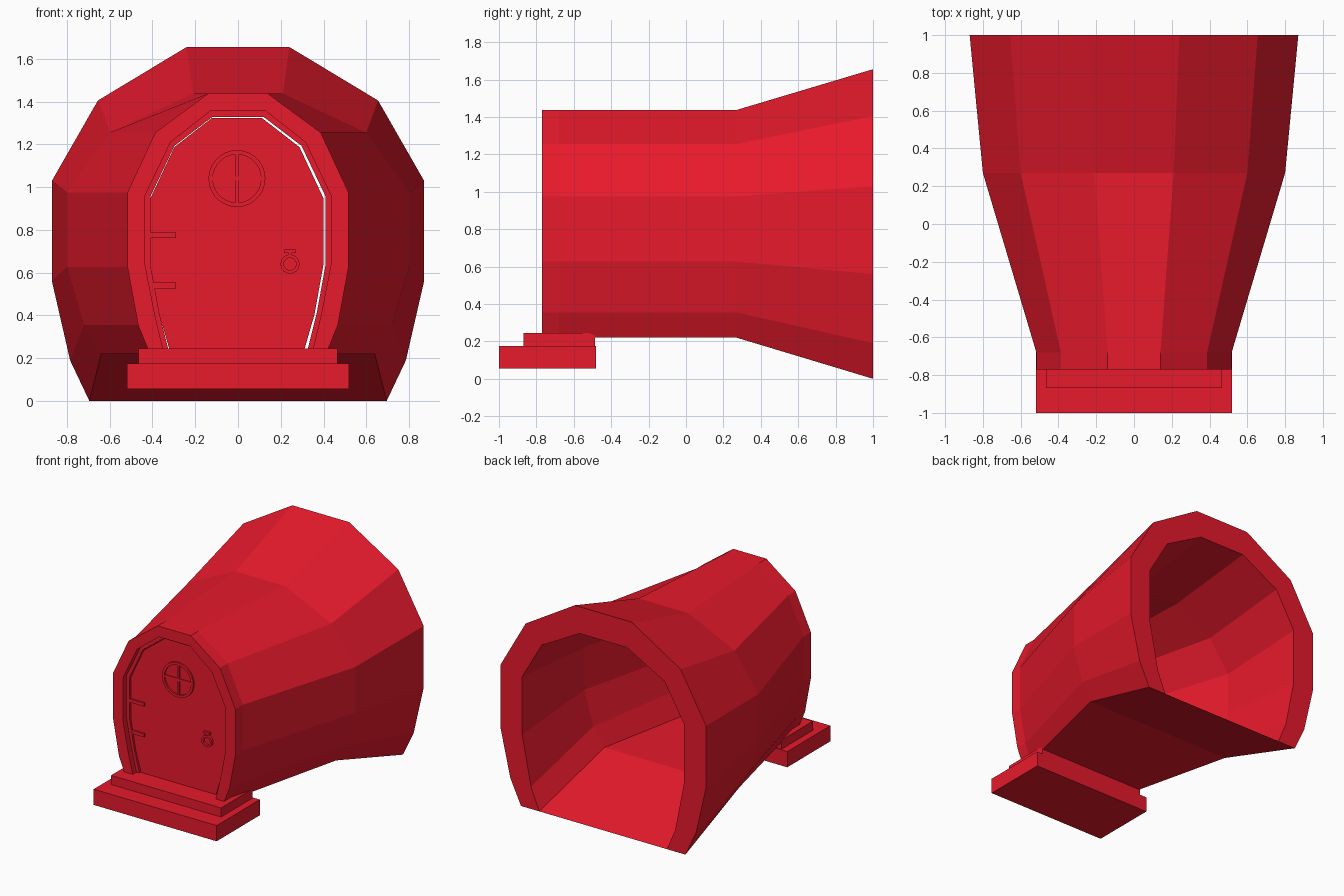
import bpy, bmesh, math

if "Cube" in bpy.data.objects:
    bpy.data.objects.remove(bpy.data.objects["Cube"])

red = bpy.data.materials.new("red_paint")
red.diffuse_color = (0.8, 0.01, 0.025, 1)
red.use_nodes = True
red.node_tree.nodes["Principled BSDF"].inputs["Base Color"].default_value = red.diffuse_color


def finish(name, bm):
    bmesh.ops.recalc_face_normals(bm, faces=bm.faces[:])
    me = bpy.data.meshes.new(name)
    bm.to_mesh(me)
    bm.free()
    me.materials.append(red)
    ob = bpy.data.objects.new(name, me)
    bpy.context.collection.objects.link(ob)
    return ob


def box(name, x0, x1, y0, y1, z0, z1):
    bm = bmesh.new()
    bmesh.ops.create_cube(bm, size=1)
    for v in bm.verts:
        v.co = ((x0 + x1) / 2 + v.co.x * (x1 - x0),
                (y0 + y1) / 2 + v.co.y * (y1 - y0),
                (z0 + z1) / 2 + v.co.z * (z1 - z0))
    return finish(name, bm)


def ring(name, cx, cz, r_out, r_in, y0, y1, n):
    # flat ring with a rectangular section, facing -y
    bm = bmesh.new()
    loops = []
    for i in range(n):
        a = 2 * math.pi * i / n
        loops.append([bm.verts.new((cx + r * math.cos(a), y, cz + r * math.sin(a)))
                      for r, y in ((r_out, y0), (r_out, y1), (r_in, y1), (r_in, y0))])
    for i in range(n):
        a, b = loops[i], loops[(i + 1) % n]
        for k in range(4):
            bm.faces.new((a[k], a[(k + 1) % 4], b[(k + 1) % 4], b[k]))
    return finish(name, bm)


def arch(half):
    # half profile from top to bottom, mirrored into a full arch
    return [(-x, z) for x, z in reversed(half)] + list(half)


# Arch half profiles
back = [(.24, 1.655), (.655, 1.405), (.87, 1.03), (.87, .56), (.785, .19), (.695, 0)]
mid = [(.21, 1.437), (.60, 1.255), (.80, .975), (.80, .627), (.72, .355), (.64, .22)]
front = [(.14, 1.437), (.387, 1.255), (.517, .975), (.517, .627), (.467, .355), (.412, .22)]
rebate = [(.13, 1.355), (.315, 1.21), (.435, .96), (.435, .64), (.388, .40), (.345, .22)]
opening = [(.12, 1.328), (.297, 1.193), (.41, .955), (.41, .64), (.368, .41), (.32, .22)]
mid_in = [(.18, 1.35), (.50, 1.18), (.67, .94), (.67, .615), (.595, .355), (.50, .22)]
back_in = [(.20, 1.45), (.52, 1.275), (.685, .99), (.685, .55), (.61, .17), (.54, 0)]

# Tunnel: outer skin forwards, door rebate, inner skin back again
sections = [(1, back), (.27, mid), (-.68, front), (-.77, front), (-.77, rebate),
            (-.725, rebate), (-.725, opening), (-.64, opening), (.27, mid_in), (1, back_in)]
bm = bmesh.new()
loops = [[bm.verts.new((x, y, z)) for x, z in arch(p)] for y, p in sections]
for i, a in enumerate(loops):
    b = loops[(i + 1) % len(loops)]
    for k in range(len(a) - 1):
        bm.faces.new((a[k], a[k + 1], b[k + 1], b[k]))
for e in (0, -1):  # wall undersides
    bm.faces.new([loops[i][e] for i in (0, 1, 8, 9)])
    bm.faces.new([loops[i][e] for i in range(1, 9)])
finish("tunnel_shell", bm)

# Floor: level at the door, sloping down to the back
bm = bmesh.new()
left, right = ([bm.verts.new(loop_co) for loop_co in side] for side in (
    [(s * w, y, z) for w, y, z in ((.345, -.77, .22), (.32, -.64, .22), (.50, .27, .22), (.54, 1, 0))]
    for s in (-1, 1)))
for i in range(3):
    bm.faces.new((left[i], right[i], right[i + 1], left[i + 1]))
finish("floor", bm)

# Door: slightly narrower than its opening, leaving a gap on the latch side
bm = bmesh.new()
outline = [(x * .985 - .005, max(z - .006, .24)) for x, z in arch(opening)]
face = bm.faces.new([bm.verts.new((x, -.71, z)) for x, z in outline])
ext = bmesh.ops.extrude_face_region(bm, geom=[face], use_keep_orig=True)
bmesh.ops.translate(bm, vec=(0, .05, 0),
                    verts=[g for g in ext["geom"] if isinstance(g, bmesh.types.BMVert)])
finish("door", bm)

# Round window with crossed bars
wx, wz = -.005, 1.04
ring("window_frame", wx, wz, .133, .113, -.722, -.70, 28)
box("window_bar_upright", wx - .01, wx + .01, -.718, -.70, wz - .116, wz + .116)
box("window_bar_level", wx - .116, wx + .116, -.717, -.70, wz - .01, wz + .01)

# Hinges
for i, z in enumerate((.54, .775)):
    box(f"hinge_{i + 1}", -.41, -.29, -.722, -.70, z - .013, z + .013)

# Knocker
ring("knocker_ring", .243, .64, .045, .029, -.727, -.708, 14)
box("knocker_mount", .218, .268, -.725, -.70, .692, .71)
box("knocker_link", .235, .251, -.722, -.70, .675, .694)

# Doorstep
box("lower_step", -.52, .52, -1, -.48, .055, .175)
box("upper_step", -.465, .465, -.868, -.487, .175, .245)
